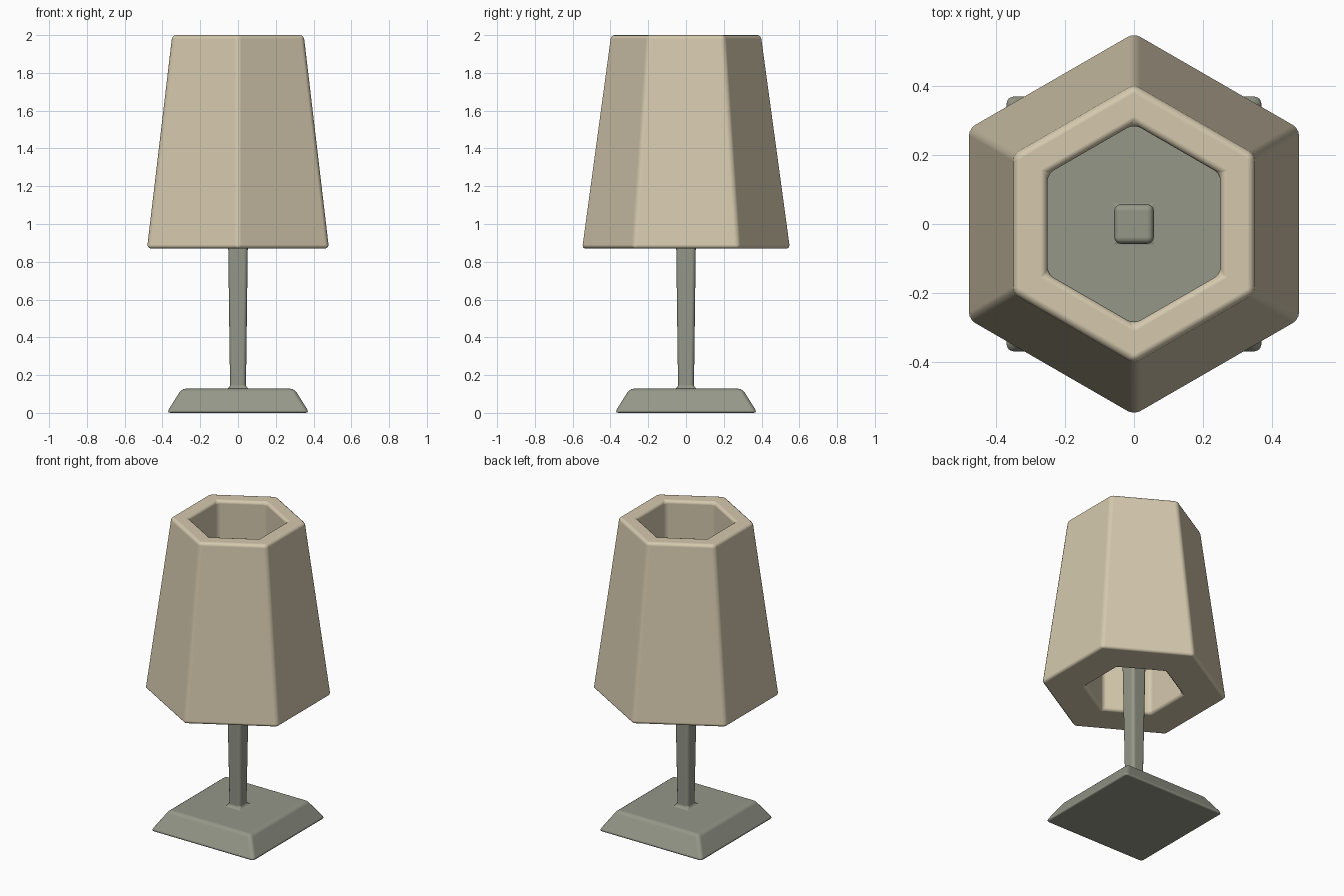
import bpy, bmesh, math

if "Cube" in bpy.data.objects:
    bpy.data.objects.remove(bpy.data.objects["Cube"])


def material(name, color):
    mat = bpy.data.materials.new(name)
    mat.diffuse_color = color
    mat.use_nodes = True
    mat.node_tree.nodes["Principled BSDF"].inputs["Base Color"].default_value = mat.diffuse_color
    return mat


def faceted(name, profile, sides, start, mat, hollow=False, bevel=0.02):
    """Sweep (corner radius, z) rings around z; cap the ends or close into a tube."""
    bm = bmesh.new()
    rings = []
    for r, z in profile:
        angles = [start + math.tau * i / sides for i in range(sides)]
        rings.append([bm.verts.new((r * math.cos(a), r * math.sin(a), z)) for a in angles])
    pairs = list(zip(rings, rings[1:]))
    if hollow:
        pairs.append((rings[-1], rings[0]))
    else:
        bm.faces.new(rings[0])
        bm.faces.new(rings[-1])
    for low, high in pairs:
        for i in range(sides):
            j = (i + 1) % sides
            bm.faces.new((low[i], low[j], high[j], high[i]))
    bmesh.ops.recalc_face_normals(bm, faces=bm.faces)
    for f in bm.faces:
        f.smooth = True
    mesh = bpy.data.meshes.new(name)
    bm.to_mesh(mesh)
    bm.free()
    mesh.materials.append(mat)
    obj = bpy.data.objects.new(name, mesh)
    bpy.context.collection.objects.link(obj)
    # Soft rounded edges
    mod = obj.modifiers.new("soft_edges", 'BEVEL')
    mod.width = bevel
    mod.segments = 3
    mod.limit_method = 'ANGLE'
    mod.angle_limit = math.radians(25)
    mod.harden_normals = True
    return obj


cream = material("shade_cream", (0.66, 0.58, 0.42, 1))
grey_green = material("stand_grey_green", (0.30, 0.31, 0.25, 1))

# Hexagonal shade: tapered outside, straight opening through the middle
faceted("lamp_shade",
        [(0.556, 0.87), (0.402, 2.0), (0.29, 2.0), (0.29, 0.87)],
        6, math.pi / 2, cream, hollow=True)

# Square base and slightly widening pole in one piece (half-widths, z)
stand = [(0.378, 0.0), (0.298, 0.128), (0.042, 0.128), (0.058, 1.35)]
faceted("lamp_stand", [(w * math.sqrt(2), z) for w, z in stand],
        4, math.pi / 4, grey_green)
